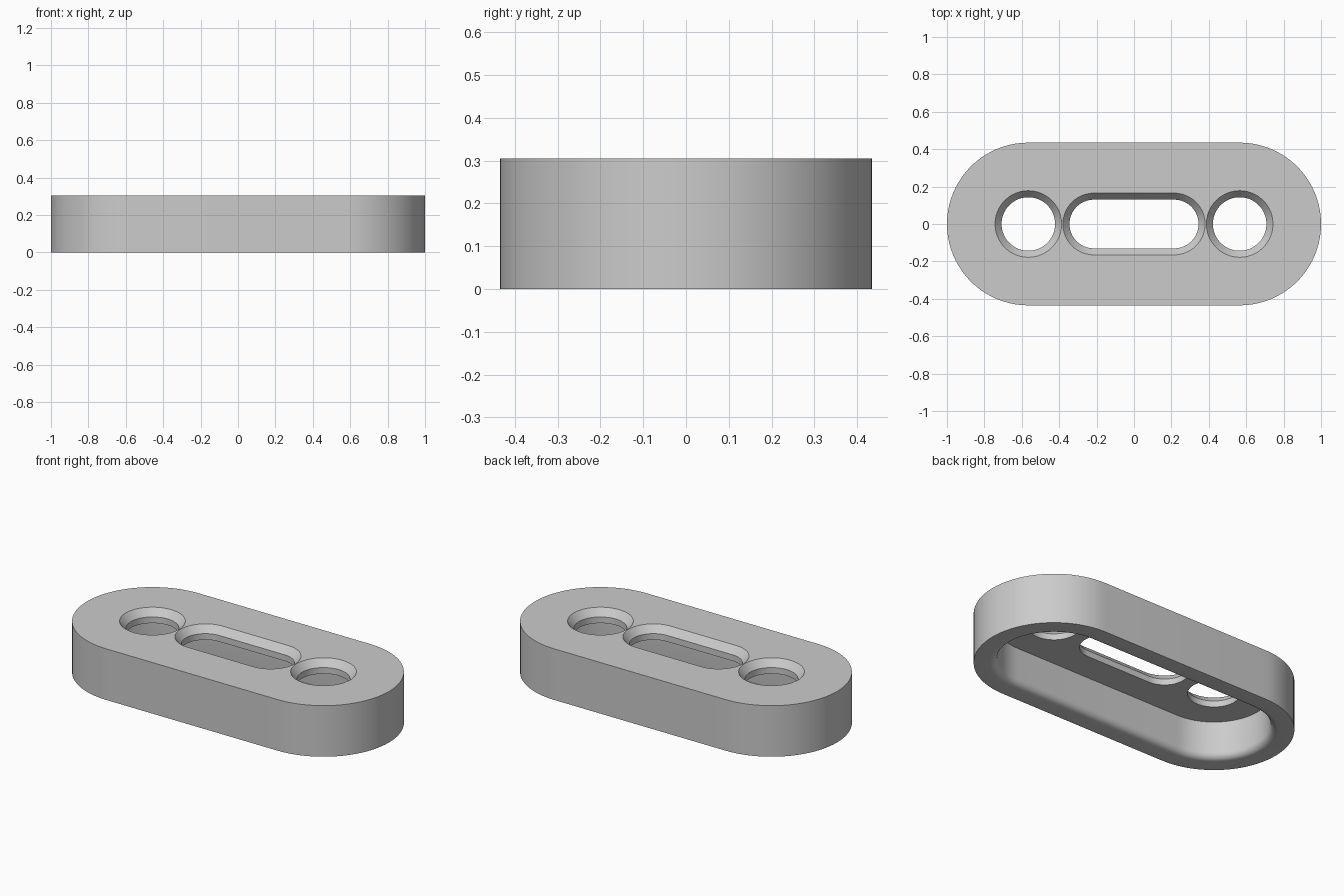
import bpy, bmesh, math

if "Cube" in bpy.data.objects:
    bpy.data.objects.remove(bpy.data.objects["Cube"])

SEG = 40          # segments per half circle
END_X = 0.565     # centre of the rounded ends and round holes
TOP, CEIL = 0.305, 0.226

bm = bmesh.new()


def stadium(cx, half, r, z):
    """Closed loop of verts: a slot outline (or a circle when half is 0)."""
    pts = []
    for side in (0, 1):
        c = cx + (half if side == 0 else -half)
        for i in range(SEG + (1 if half else 0)):
            a = -math.pi / 2 + math.pi * (side + i / SEG)
            pts.append((c + r * math.cos(a), r * math.sin(a), z))
    return [bm.verts.new(p) for p in pts]


def skin(loops):
    """Wall of quads through successive loops."""
    for a, b in zip(loops, loops[1:]):
        n = len(a)
        for i in range(n):
            j = (i + 1) % n
            bm.faces.new((a[i], a[j], b[j], b[i]))


def fill(loops):
    """Flat face with holes."""
    edges = []
    for lp in loops:
        for i, v in enumerate(lp):
            w = lp[(i + 1) % len(lp)]
            edges.append(bm.edges.get((v, w)) or bm.edges.new((v, w)))
    bmesh.ops.triangle_fill(bm, use_beauty=True, use_dissolve=False, edges=edges)


# Shell profile: outer wall, bottom rim, rounded inner lip, cavity wall
wall_r, lip = 0.307, 0.04
profile = [(0.435, TOP), (0.435, 0.0)]
for k in range(7):
    t = math.pi / 2 * k / 6
    profile.append((wall_r + lip - lip * math.sin(t), lip - lip * math.cos(t)))
profile.append((wall_r, CEIL))
shell = [stadium(0, END_X, r, z) for r, z in profile]
skin(shell)

# Two round holes and the middle slot, each with a chamfered mouth
top_loops, ceil_loops = [shell[0]], [shell[-1]]
for cx, half, r in ((-END_X, 0, 0.143), (0, 0.215, 0.13), (END_X, 0, 0.143)):
    hole = [stadium(cx, half, rr, z) for rr, z in
            ((r + 0.035, TOP), (r, TOP - 0.042), (r, CEIL))]
    skin(hole)
    top_loops.append(hole[0])
    ceil_loops.append(hole[-1])

# Top face and cavity ceiling
fill(top_loops)
fill(ceil_loops)
bmesh.ops.recalc_face_normals(bm, faces=bm.faces)

# Smooth shading with sharp creases
for f in bm.faces:
    f.smooth = True
for e in bm.edges:
    e.smooth = e.calc_face_angle(0) < math.radians(30)

mesh = bpy.data.meshes.new("link_plate")
bm.to_mesh(mesh)
bm.free()
plate = bpy.data.objects.new("link_plate", mesh)
bpy.context.collection.objects.link(plate)

grey = bpy.data.materials.new("plain_grey")
grey.diffuse_color = (0.6, 0.6, 0.6, 1)
grey.use_nodes = True
grey.node_tree.nodes["Principled BSDF"].inputs["Base Color"].default_value = grey.diffuse_color
mesh.materials.append(grey)
